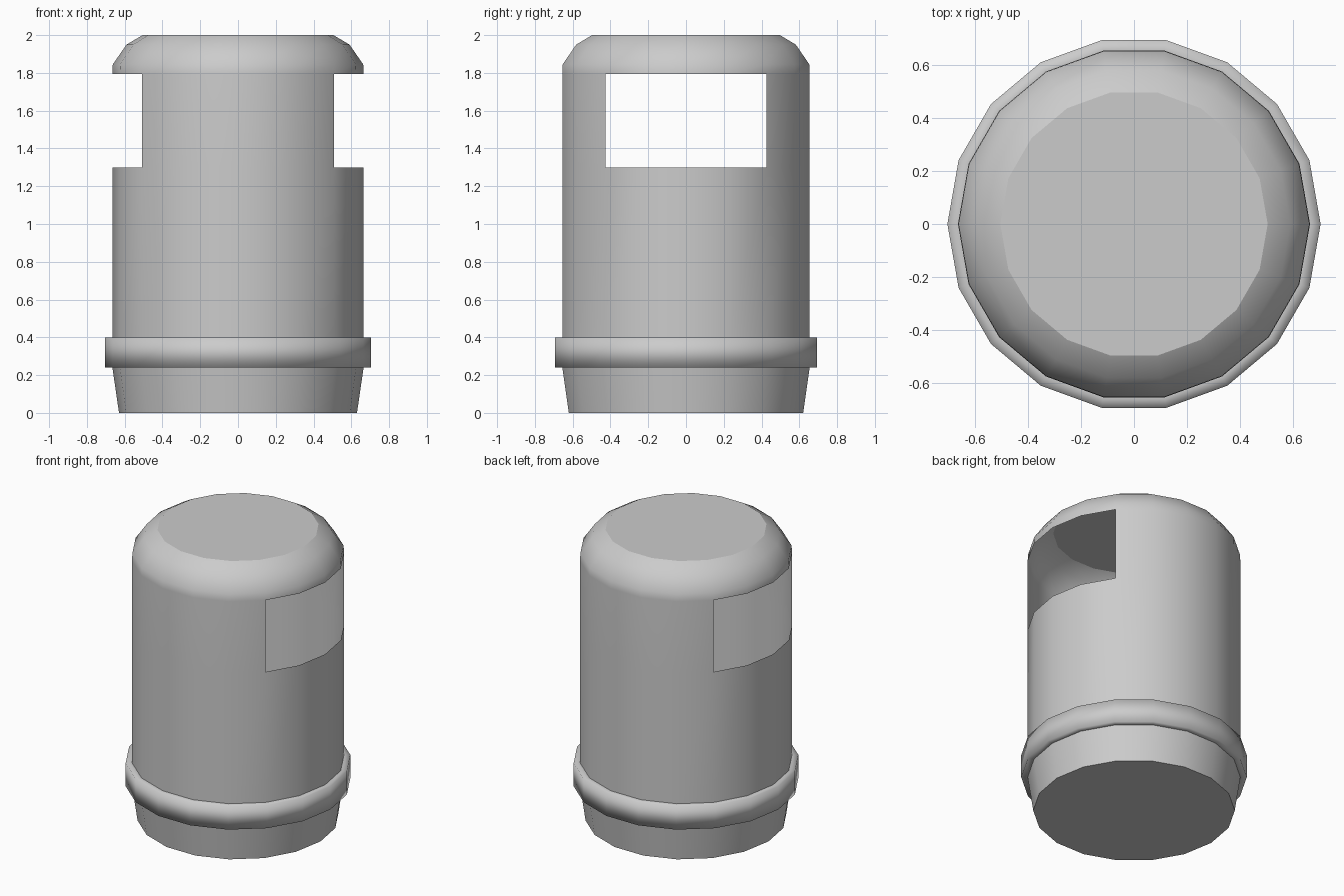
import bpy, bmesh, math

if "Cube" in bpy.data.objects:
    bpy.data.objects.remove(bpy.data.objects["Cube"])

SIDES = 18


def lathe(name, profile, cap_bottom=False, cap_top=False, opening=None):
    """Revolve (radius, z) points; opening = (z_low, z_high, half_angle) cut on +x and -x."""
    bm = bmesh.new()
    rings = []
    for r, z in profile:
        rings.append([bm.verts.new((r * math.cos(2 * math.pi * i / SIDES),
                                    r * math.sin(2 * math.pi * i / SIDES), z))
                      for i in range(SIDES)])
    for low, high in zip(rings, rings[1:]):
        for i in range(SIDES):
            j = (i + 1) % SIDES
            bm.faces.new((low[i], low[j], high[j], high[i])).smooth = True
    # End caps stay flat shaded
    if cap_bottom:
        bm.faces.new(rings[0][::-1])
    if cap_top:
        bm.faces.new(rings[-1])
    if opening:
        z_low, z_high, half = opening
        cut = []
        for f in bm.faces:
            c = f.calc_center_median()
            angle = math.degrees(math.atan2(abs(c.y), abs(c.x)))
            if z_low < c.z < z_high and angle < half:
                cut.append(f)
        bmesh.ops.delete(bm, geom=cut, context='FACES')
    # Keep hard corners and cap rims crisp
    for e in bm.edges:
        if len(e.link_faces) == 2:
            hard = e.calc_face_angle(0) > math.radians(45)
            rim = not all(f.smooth for f in e.link_faces)
            e.smooth = not (hard or rim)
    mesh = bpy.data.meshes.new(name)
    bm.to_mesh(mesh)
    bm.free()
    obj = bpy.data.objects.new(name, mesh)
    bpy.context.collection.objects.link(obj)
    return obj


# Tapered foot with closed bottom
lathe("base", [(0.63, 0), (0.665, 0.24)], cap_bottom=True)

# Projecting band around the foot
lathe("collar", [(0.665, 0.24), (0.705, 0.24), (0.705, 0.40), (0.665, 0.40)])

# Thin hollow body with domed lid and two opposite openings
lathe("body", [(0.665, 0.40), (0.665, 1.30), (0.665, 1.795), (0.663, 1.845),
               (0.59, 1.95), (0.505, 2.0)],
      cap_top=True, opening=(1.30, 1.795, 40))
